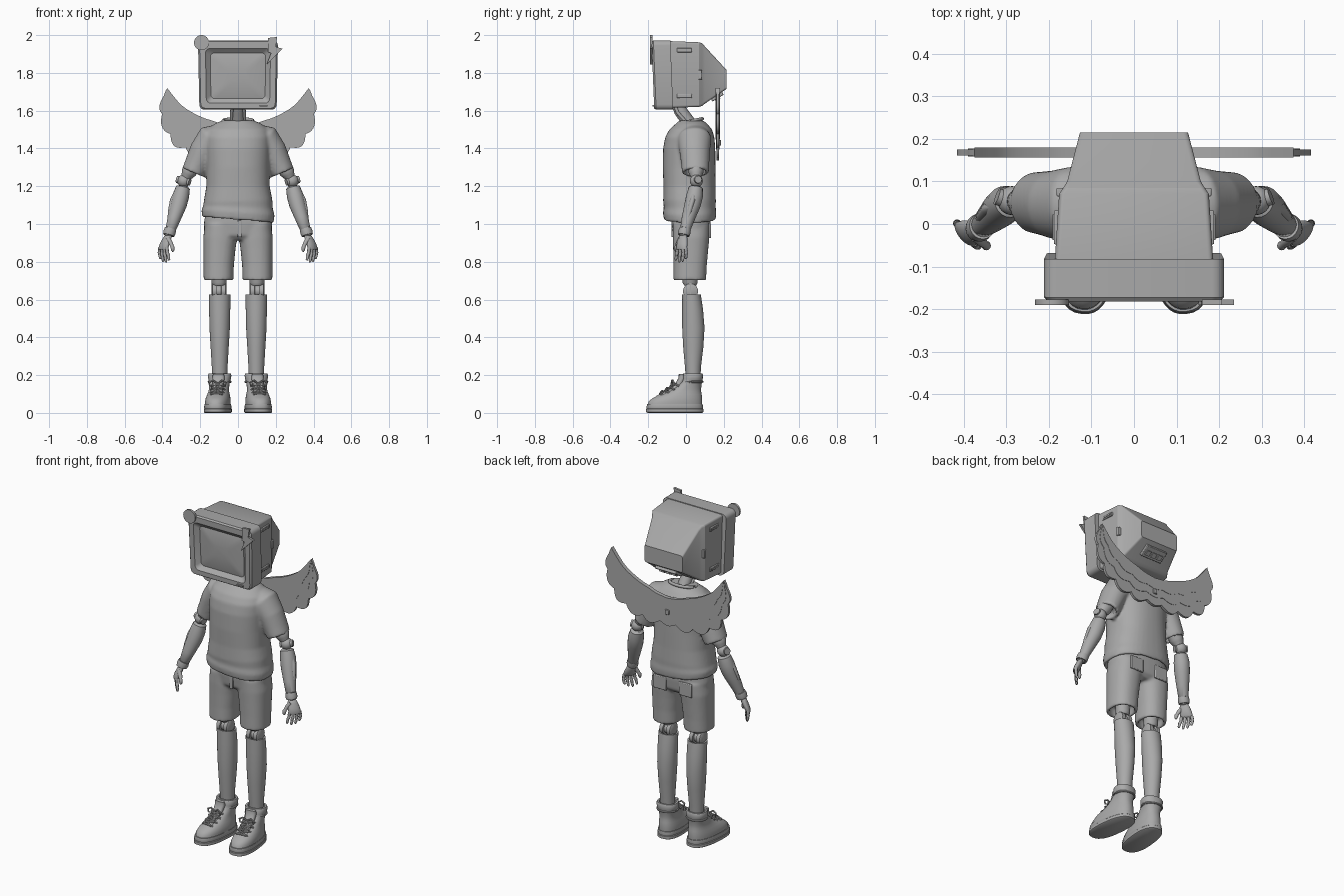
import bpy, math
from math import sin, cos, pi
from mathutils import Vector as V, Matrix

grey = bpy.data.materials.new("plain grey")
grey.diffuse_color = (0.4, 0.4, 0.4, 1)


def make(name, verts, faces, mirror=False, angle=40, bevel=0):
    me = bpy.data.meshes.new(name)
    me.from_pydata([tuple(v) for v in verts], [], faces)
    me.materials.append(grey)
    ob = bpy.data.objects.new(name, me)
    bpy.context.collection.objects.link(ob)
    bpy.ops.object.select_all(action='DESELECT')
    ob.select_set(True)
    bpy.context.view_layer.objects.active = ob
    bpy.ops.object.shade_smooth_by_angle(angle=math.radians(angle))
    if bevel:
        b = ob.modifiers.new("bevel", 'BEVEL')
        b.width, b.segments = bevel, 2
    if mirror:
        ob.modifiers.new("mirror", 'MIRROR')
    return ob


def loft_data(rings):
    n = len(rings[0])
    verts = [p for r in rings for p in r]
    faces = [(i * n + j, i * n + (j + 1) % n, (i + 1) * n + (j + 1) % n, (i + 1) * n + j)
             for i in range(len(rings) - 1) for j in range(n)]
    return verts, faces + [tuple(range(n))[::-1], tuple(range(len(verts) - n, len(verts)))]


def loft(name, rings, **kw):
    ob = make(name, *loft_data(rings), **kw)
    return ob


def oval(z, rx, y0, y1, cx=0, e=2.0, n=40, tilt=0):
    """horizontal superellipse ring"""
    out = []
    for k in range(n):
        c, s = cos(2 * pi * k / n), sin(2 * pi * k / n)
        x = cx + rx * math.copysign(abs(c) ** (2 / e), c)
        y = (y0 + y1) / 2 + (y1 - y0) / 2 * math.copysign(abs(s) ** (2 / e), s)
        out.append(V((x, y, z + tilt * x)))
    return out


def tube_rings(pts, flat=1.0, n=20):
    """rings around a path of (x, y, z, radius)"""
    P = [V(p[:3]) for p in pts]
    rings = []
    t = V((0, 0, 1))
    for i, p in enumerate(P):
        d = P[min(i + 1, len(P) - 1)] - P[max(i - 1, 0)]
        d = d.normalized() if d.length > 1e-6 else t
        t = d if i == 0 or d.dot(t) > -0.2 else t   # keep direction where the tube turns inward
        ref = V((0, 1, 0)) if abs(t.y) < 0.95 else V((1, 0, 0))
        u = t.cross(ref).normalized()
        w = u.cross(t)
        r = pts[i][3]
        rings.append([p + u * r * cos(2 * pi * k / n) + w * r * flat * sin(2 * pi * k / n) for k in range(n)])
    return rings


def tube(name, pts, flat=1.0, n=20, **kw):
    return loft(name, tube_rings(pts, flat, n), **kw)


def ball(name, c, r, **kw):
    a = [pi * k / 12 for k in range(1, 12)]
    return loft(name, [oval(c[2] - r * cos(t), r * sin(t), c[1] - r * sin(t), c[1] + r * sin(t), c[0], n=24)
                       for t in a], angle=60, **kw)


def box(name, c, s, rot=None, **kw):
    M = Matrix.Rotation(rot or 0, 3, 'X')
    v = [V(c) + M @ V((x * s[0] / 2, y * s[1] / 2, z * s[2] / 2)) for x in (-1, 1) for y in (-1, 1) for z in (-1, 1)]
    f = [(0, 1, 3, 2), (4, 6, 7, 5), (0, 4, 5, 1), (2, 3, 7, 6), (0, 2, 6, 4), (1, 5, 7, 3)]
    return make(name, v, f, **kw)


def plate(name, pts, y0, y1, **kw):
    return loft(name, [[V((x, y0, z)) for x, z in pts], [V((x, y1, z)) for x, z in pts]], **kw)


def rrect(y, hx, z0, z1, r, shear=0.0, taper=0.0):
    """upright rounded rectangle ring"""
    out = []
    for sx, sz, a0 in ((1, 1, 0), (-1, 1, 90), (-1, -1, 180), (1, -1, 270)):
        for k in range(5):
            a = math.radians(a0 + k * 22.5)
            x = sx * (hx - r) + r * cos(a)
            z = (z1 - r if sz > 0 else z0 + r) + r * sin(a)
            out.append(V((x * (1 + taper * (z - 1.78)), y - shear * (z - 1.78), z)))
    return out


def cloth(name, lofts, voxel=0.008):
    """merge several lofts into one soft garment"""
    verts, faces = [], []
    for rings in lofts:
        v, f = loft_data(rings)
        faces += [tuple(i + len(verts) for i in q) for q in f]
        verts += v
    ob = make(name, verts, faces)
    m = ob.modifiers.new("remesh", 'REMESH')
    m.mode, m.voxel_size, m.use_smooth_shade = 'VOXEL', voxel, True
    s = ob.modifiers.new("smooth", 'SMOOTH')
    s.factor, s.iterations = 0.5, 5
    return ob


# --- television head
loft("screen_bezel", [rrect(y, hx, z0, z1, r, 0.04, 0.1) for y, hx, z0, z1, r in (
    (-.075, .18, 1.62, 1.955, .02), (-.075, .208, 1.605, 1.972, .028), (-.165, .208, 1.605, 1.972, .028),
    (-.175, .2, 1.612, 1.965, .025), (-.175, .17, 1.64, 1.93, .025), (-.165, .16, 1.65, 1.92, .02),
    (-.152, .145, 1.664, 1.905, .02), (-.158, .115, 1.69, 1.88, .02), (-.163, .05, 1.75, 1.82, .02))], angle=25)
loft("head_shell", [rrect(y, hx, z0, z1, .012) for y, hx, z0, z1 in (
    (-.085, .186, 1.615, 1.968), (.07, .176, 1.62, 1.962), (.085, .166, 1.625, 1.957),
    (.1, .157, 1.637, 1.94), (.215, .127, 1.715, 1.815))], angle=25)
for z in (1.92, 1.678):
    box("side_vent", (.18, -.008, z), (.016, .08, .022), mirror=True, bevel=.003)
    box("side_slot", (.187, -.008, z), (.008, .06, .008), mirror=True)
box("side_latch", (.172, .075, 1.79), (.02, .02, .05), mirror=True, bevel=.003)
box("rear_socket_panel", (0, .165, 1.675), (.14, .07, .02), rot=.55, bevel=.003)
for x in (-.04, 0, .04):
    box("rear_socket", (x, .167, 1.663), (.028, .03, .012), rot=.55)
box("bezel_button", (.135, -.171, 1.625), (.04, .012, .008))
plate("round_badge", [(-.193 + .04 * cos(k * pi / 16), 1.96 + .04 * sin(k * pi / 16)) for k in range(32)], -.19, -.177)
plate("bolt_badge", [(.16, 1.985), (.207, 1.99), (.2, 1.938), (.235, 1.928), (.152, 1.845), (.175, 1.905), (.158, 1.91)],
      -.19, -.177)

# --- neck with cables
tube("neck", [(0, -.045, 1.64, .034), (0, -.03, 1.6, .034), (0, .02, 1.53, .036), (0, .03, 1.5, .036)])
tube("neck_cable", [(.03, -.06, 1.63, .009), (.033, -.045, 1.59, .009), (.035, 0, 1.54, .009), (.035, .01, 1.51, .009)],
     n=10, mirror=True)

# --- shirt
torso = [oval(z, rx, a, b, e=e, tilt=t) for z, rx, a, b, e, t in (
    (1.06, .165, -.095, .135, 2.4, -.08), (1.022, .172, -.103, .143, 2.4, -.08), (1.022, .19, -.117, .157, 2.4, -.08),
    (1.06, .193, -.122, .16, 2.4, -.07), (1.09, .184, -.117, .157, 2.4, -.04), (1.12, .182, -.121, .158, 2.4, .04),
    (1.2, .168, -.119, .156, 2.4, 0), (1.3, .168, -.123, .156, 2.3, 0), (1.4, .172, -.121, .155, 2.3, 0),
    (1.46, .172, -.11, .15, 2.3, 0), (1.5, .16, -.088, .138, 2.2, 0), (1.53, .125, -.055, .113, 2, 0),
    (1.548, .085, -.035, .092, 2, 0))]
sleeves = []
for s in (1, -1):
    path = [(.06, .045, 1.45, .06), (.1, .045, 1.455, .074), (.145, .045, 1.447, .08), (.187, .046, 1.385, .071),
            (.215, .049, 1.32, .066), (.236, .05, 1.272, .063), (.2359, .05, 1.2722, .046), (.223, .049, 1.305, .046)]
    sleeves.append(tube_rings([(s * x, y, z, r) for x, y, z, r in path], 1.13, 28))
cloth("shirt", [torso] + sleeves)
# ribbed neckline dips slightly in front
ring = [(.08 * cos(a), .026 + .06 * sin(a), 1.545 + .012 * sin(a)) for a in [2 * pi * k / 40 for k in range(41)]]
tube("shirt_neckband", [(x, y, z, .009) for x, y, z in ring], n=10)

# --- wings: three layers of scalloped feathers
upper = [(0, 1.515), (.07, 1.525), (.13, 1.545), (.19, 1.565), (.25, 1.595), (.3, 1.63), (.34, 1.675), (.375, 1.72)]
lower = [(0, 1.345), (.1, 1.335), (.2, 1.345), (.3, 1.385), (.37, 1.45), (.413, 1.55), (.413, 1.64), (.375, 1.72)]


def along(c, t):
    q = t * (len(c) - 1)
    i = min(int(q), len(c) - 2)
    p = [V(c[min(max(j, 0), len(c) - 1)]) for j in range(i - 1, i + 3)]
    f = q - i
    return 0.5 * (2 * p[1] + (p[2] - p[0]) * f + (2 * p[0] - 5 * p[1] + 4 * p[2] - p[3]) * f * f
                  + (3 * p[1] - p[0] - 3 * p[2] + p[3]) * f ** 3)


for name, f, h, cnt in (("wing_long_feathers", 1, .0075, 6), ("wing_middle_feathers", .7, .0095, 5),
                        ("wing_short_feathers", .4, .0115, 5)):
    N = 60
    top, low = [], []
    for k in range(-N, N + 1):
        t = abs(k) / N
        a, b = along(upper, t), along(lower, t)
        c = a + (b - a) * f * (1 - .14 * (1 - abs(sin(pi * (cnt * t + .5)))))
        sg = -1 if k < 0 else 1
        top.append((sg * a.x, a.y))
        if abs(k) < N:
            low.append((sg * c.x, c.y))
    plate(name, top + low[::-1], .168 - h, .168 + h)
box("wing_clasp", (0, .178, 1.43), (.025, .014, .03), bevel=.003)

# --- shorts
legs = []
for s in (1, -1):
    legs.append([oval(z, rx, a, b, s * cx, e=2.3) for z, rx, cx, a, b in (
        (.75, .06, .103, -.045, .085), (.703, .062, .103, -.05, .09), (.703, .079, .103, -.066, .106),
        (.78, .08, .102, -.066, .11), (.87, .085, .098, -.068, .118), (.93, .09, .094, -.07, .124),
        (1.0, .085, .09, -.07, .125))])
hips = [oval(z, rx, a, b, e=2.6) for z, rx, a, b in (
    (.915, .14, -.045, .1), (.94, .176, -.068, .124), (1.0, .181, -.075, .13), (1.06, .172, -.075, .13))]
cloth("shorts", legs + [hips])
box("back_pocket", (.085, .126, .965), (.085, .012, .08), mirror=True, bevel=.004)
box("fly_flap", (.008, -.073, .975), (.022, .01, .09), bevel=.003)

# --- jointed arms
tube("upper_arm", [(.21, .05, 1.36, .04), (.26, .053, 1.275, .04), (.267, .053, 1.262, .034), (.275, .054, 1.245, .026)],
     mirror=True)
ball("elbow_ball", (.287, .055, 1.228), .034, mirror=True)
tube("elbow_pin", [(.255, .04, 1.222, .02), (.322, .065, 1.236, .02)], mirror=True)
tube("forearm", [(.29, .053, 1.2, .026), (.291, .052, 1.193, .037), (.302, .046, 1.15, .044), (.315, .034, 1.1, .043),
                 (.338, .012, 1.03, .035), (.355, -.003, .975, .028), (.357, -.004, .97, .022)], mirror=True)
tube("forearm_panel", [(.312, .04, 1.16, .03), (.321, .035, 1.12, .04), (.337, .018, 1.06, .035), (.348, .006, 1.01, .026)],
     flat=.5, mirror=True)
ball("wrist_ball", (.364, -.01, .955), .027, mirror=True)
tube("wrist_cuff", [(.357, -.005, .974, .031), (.363, -.009, .955, .033), (.367, -.012, .94, .03)], mirror=True)

# --- hands, spread along a diagonal from index to little finger
across, down, start = V((.65, .76, 0)), V((.035, -.012, -.09)), V((.369, -.014, .942))
thick = V((.76, -.65, 0))
palm = []
for t, w, h in ((0, .02, .014), (.2, .028, .018), (.5, .034, .019), (.75, .035, .017), (.86, .032, .011)):
    palm.append([start + down * t + across * w * cos(a) + thick * h * sin(a) for a in [2 * pi * k / 20 for k in range(20)]])
loft("palm", palm, mirror=True, angle=60)
for o, ln in ((-.028, .066), (-.009, .076), (.01, .072), (.028, .058)):
    b = start + down * .74 + across * o
    fan = across * o * .25
    d = V((.018, -.004, -1)) * ln
    bend = V((-.004, -.002, 0))
    p = [(b, .009), (b + d * .3 + fan * .4, .0095), (b + d * .36 + fan * .5, .0075), (b + d * .42 + fan * .6, .0092),
         (b + d * .64 + fan + bend, .0085), (b + d * .69 + fan + bend, .007), (b + d * .74 + fan + bend, .008),
         (b + d * .95 + fan + bend * 2, .007), (b + d * 1.05 + fan + bend * 2, .003)]
    tube("finger", [(*q, r) for q, r in p], n=10, mirror=True, angle=60)
tube("thumb", [(.372, -.03, .925, .012), (.357, -.042, .9, .012), (.349, -.049, .883, .009), (.347, -.051, .878, .011),
               (.345, -.053, .86, .008), (.346, -.054, .853, .003)], n=12, mirror=True, angle=60)

# --- jointed legs
tube("thigh_peg", [(.1, .022, .8, .04), (.1, .022, .69, .04), (.1, .022, .675, .032)], mirror=True)
for x in (.074, .126):
    tube("knee_strut", [(x, .024, .7, .013), (x, .024, .6, .013)], n=12, mirror=True)
tube("knee_hinge", [(.062, .024, .645, .034), (.066, .024, .645, .04), (.088, .024, .645, .04), (.09, .024, .645, .03),
                    (.11, .024, .645, .03), (.112, .024, .645, .04), (.134, .024, .645, .04), (.138, .024, .645, .034)],
     mirror=True)
loft("shin", [oval(z, rx, a, b, .097, n=28) for z, rx, a, b in (
    (.6, .044, -.01, .065), (.628, .047, -.012, .07), (.628, .057, -.02, .078), (.55, .056, -.02, .09),
    (.45, .054, -.02, .098), (.35, .048, -.015, .092), (.25, .042, -.006, .08), (.17, .039, 0, .075))], mirror=True)

# --- laced high-top shoes
shoe = [loft("shoe_sole", [oval(z, rx, a, b, .1, e=2.5) for z, rx, a, b in (
    (0, .066, -.205, .085), (.004, .071, -.213, .092), (.02, .071, -.213, .092), (.023, .068, -.209, .089),
    (.03, .07, -.211, .09), (.046, .067, -.207, .088))], mirror=True)]
shoe.append(loft("shoe_upper", [oval(z, rx, a, b, .1, e=2.3) for z, rx, a, b in (
    (.04, .065, -.203, .085), (.06, .066, -.2, .086), (.08, .063, -.175, .085), (.098, .058, -.135, .083),
    (.113, .054, -.1, .08), (.13, .052, -.07, .08), (.15, .053, -.045, .082), (.165, .055, -.027, .085),
    (.18, .06, -.022, .088), (.2, .062, -.02, .089), (.209, .058, -.015, .085), (.209, .047, -.005, .078),
    (.185, .044, 0, .075))], mirror=True, angle=60))
shoe.append(loft("shoe_tongue", [oval(z, rx, a, b, .1, e=2.6, n=20) for z, rx, a, b in (
    (.09, .028, -.16, -.09), (.12, .028, -.1, -.05), (.15, .029, -.06, -.02), (.185, .032, -.04, -.005),
    (.205, .03, -.038, -.015))], mirror=True))
shoe.append(tube("ankle_padding", [(.1 + .058 * cos(a), .034 + .053 * sin(a), .165, .006)
                                   for a in [2 * pi * k / 32 for k in range(33)]], n=8, mirror=True))
rows = [(-.138, .103), (-.112, .118), (-.085, .136), (-.062, .155)]
for i, (y, z) in enumerate(rows):
    shoe.append(tube("lace_bar", [(.062, y + .02, z - .014, .005), (.08, y, z, .005), (.12, y, z, .005),
                                  (.138, y + .02, z - .014, .005)], n=8, mirror=True))
    if i:
        y2, z2 = rows[i - 1]
        for s in (1, -1):
            shoe.append(tube("lace_cross", [(.1 + s * .03, y, z - .004, .005), (.1, (y + y2) / 2 - .004, (z + z2) / 2 + .005, .005),
                                            (.1 - s * .03, y2, z2 - .004, .005)], n=8, mirror=True))
for s in (1, -1):   # bow loops
    shoe.append(tube("lace_bow", [(.1, -.066, .155, .005), (.1 + s * .025, -.072, .172, .005), (.1 + s * .046, -.072, .16, .005),
                                  (.1 + s * .04, -.074, .142, .005), (.1, -.068, .152, .005)], n=8, mirror=True))
    shoe.append(tube("lace_end", [(.1, -.066, .152, .004), (.1 + s * .016, -.088, .135, .004), (.1 + s * .026, -.1, .118, .004)],
                     n=8, mirror=True))
# toes point slightly outward
pivot = Matrix.Translation((.095, .035, 0))
turn = pivot @ Matrix.Rotation(math.radians(6), 4, 'Z') @ Matrix.Translation((-.098, -.035, 0))
for ob in shoe:
    ob.data.transform(turn)
